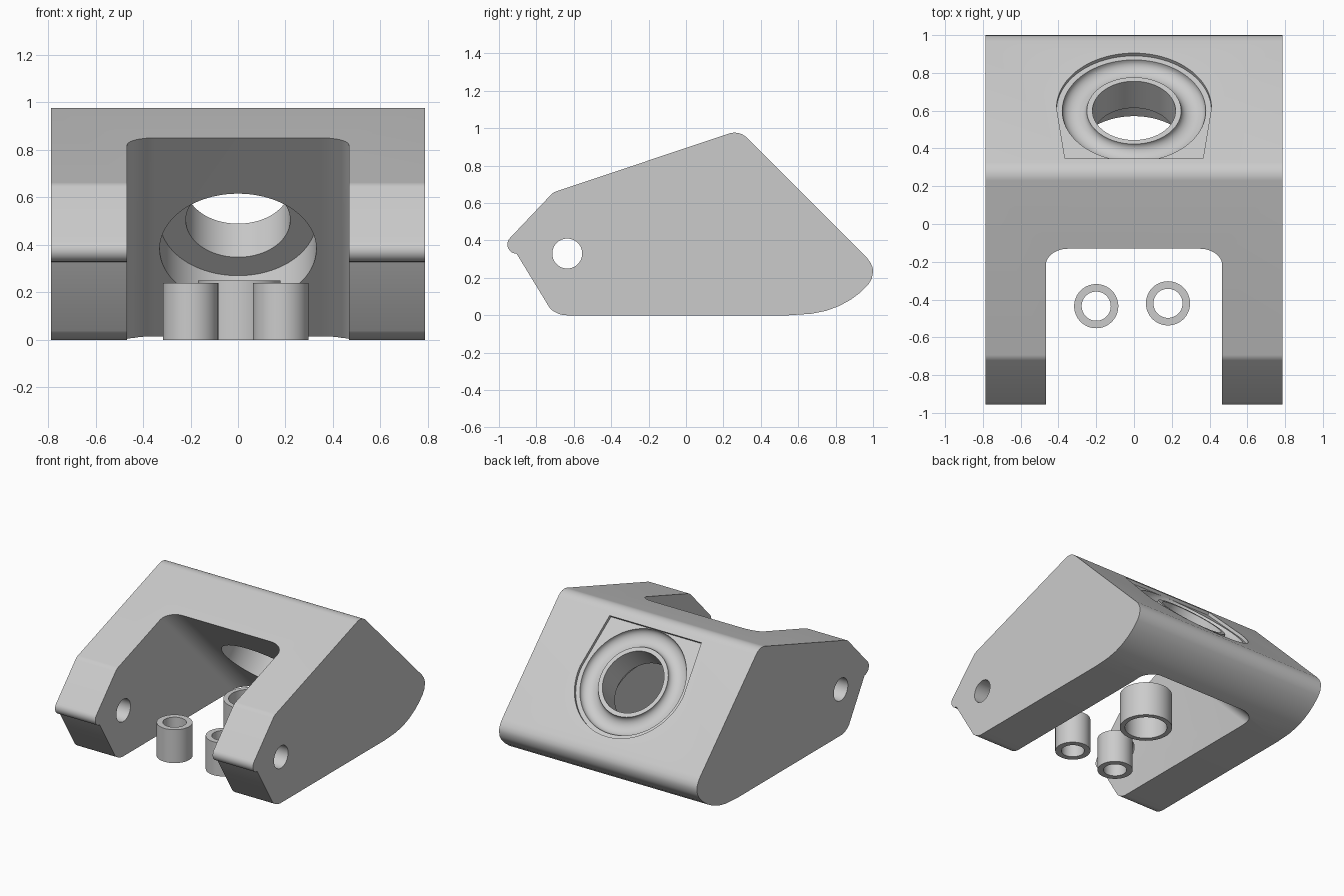
import bpy, bmesh, math
from mathutils import Matrix, Vector

if "Cube" in bpy.data.objects:
    bpy.data.objects.remove(bpy.data.objects["Cube"])

grey = bpy.data.materials.new("plain_grey")
grey.diffuse_color = (0.6, 0.6, 0.6, 1)
grey.use_nodes = True
grey.node_tree.nodes["Principled BSDF"].inputs["Base Color"].default_value = grey.diffuse_color


def make(name, bm):
    bmesh.ops.recalc_face_normals(bm, faces=bm.faces)
    me = bpy.data.meshes.new(name)
    bm.to_mesh(me)
    bm.free()
    me.materials.append(grey)
    ob = bpy.data.objects.new(name, me)
    bpy.context.collection.objects.link(ob)
    return ob


def prism(name, base, sweep, matrix=Matrix()):
    """Solid made by sweeping a closed outline along a vector."""
    bm = bmesh.new()
    face = bm.faces.new([bm.verts.new(p) for p in base])
    out = bmesh.ops.extrude_face_region(bm, geom=[face], use_keep_orig=True)
    moved = [v for v in out["geom"] if isinstance(v, bmesh.types.BMVert)]
    bmesh.ops.translate(bm, verts=moved, vec=sweep)
    bm.transform(matrix)
    return make(name, bm)


def fillet(points, steps=10):
    """Round the corners of an outline of (a, b, radius)."""
    out = []
    for i, (a, b, r) in enumerate(points):
        p = Vector((a, b))
        if not r:
            out.append(p)
            continue
        u = (Vector(points[i - 1][:2]) - p).normalized()
        v = (Vector(points[(i + 1) % len(points)][:2]) - p).normalized()
        half = u.angle(v) / 2
        c = p + (u + v).normalized() * r / math.sin(half)
        s, e = p + u * r / math.tan(half) - c, p + v * r / math.tan(half) - c
        turn = s.angle(e)
        for k in range(steps + 1):
            t = k / steps
            out.append(c + (s * math.sin((1 - t) * turn) + e * math.sin(t * turn)) / math.sin(turn))
    return out


def circle(r, n=96):
    return [(r * math.cos(2 * math.pi * k / n), r * math.sin(2 * math.pi * k / n), 0) for k in range(n)]


def cut(target, cutter):
    mod = target.modifiers.new("cut", "BOOLEAN")
    mod.operation, mod.solver, mod.object = "DIFFERENCE", "EXACT", cutter
    bpy.context.view_layer.objects.active = target
    bpy.ops.object.modifier_apply(modifier=mod.name)
    bpy.data.objects.remove(cutter)


def smooth(ob):
    bpy.ops.object.select_all(action="DESELECT")
    ob.select_set(True)
    bpy.context.view_layer.objects.active = ob
    bpy.ops.object.shade_smooth_by_angle(angle=math.radians(25))


# Body: side outline swept across the width
side = fillet([(-1.02, 0.33, 0.05), (-0.71, 0.657, 0.07), (0.285, 0.99, 0.095),
               (0.967, 0.308, 0)])
side += [Vector(p) for p in [(0.987, 0.28), (0.998, 0.255), (1.0, 0.23), (0.993, 0.195),
                             (0.975, 0.165), (0.93, 0.12), (0.88, 0.083), (0.82, 0.05),
                             (0.75, 0.024), (0.67, 0.008), (0.55, 0)]]
corner = fillet([(0.55, 0, 0), (-0.69, 0, 0.13), (-1.02, 0.33, 0)])
side += corner[1:-1]
body = prism("bracket_body", [(-0.787, p.x, p.y) for p in side], (1.574, 0, 0))

# Slot between the arms, with its back wall slanted like the rear face
slot = fillet([(-0.467, -4, 0), (-0.467, 0.92, 0.118), (0.467, 0.92, 0.118), (0.467, -4, 0)])
cut(body, prism("slot_cutter", [(p.x, p.y, -0.2) for p in slot], (0, -1.6, 1.6)))

# Pin holes through both arms
pin = [(-1, -0.635 + a, 0.33 + b) for a, b, _ in circle(0.08, 64)]
cut(body, prism("pin_cutter", pin, (2, 0, 0)))

# Tilted seat: recess, ring groove, bore and counterbore on one axis
tilt = Matrix.Translation((0, 0.6, 0.645)) @ Matrix.Rotation(math.radians(-45), 4, "X")
recess = [(0.41 * math.cos(math.pi * k / 48), 0.41 * math.sin(math.pi * k / 48), 0) for k in range(49)]
recess += [(-0.365, -0.38, 0), (0.365, -0.38, 0)]
cut(body, prism("recess_cutter", recess, (0, 0, 0.2), tilt))

bm = bmesh.new()
ring = [[bm.verts.new(((0.315 + 0.065 * math.cos(b)) * math.cos(a),
                       (0.315 + 0.065 * math.cos(b)) * math.sin(a),
                       0.05 * math.sin(b)))
         for b in [2 * math.pi * j / 24 + 0.01 for j in range(24)]]
        for a in [2 * math.pi * i / 96 for i in range(96)]]
for i in range(96):
    for j in range(24):
        m, n = (i + 1) % 96, (j + 1) % 24
        bm.faces.new([ring[i][j], ring[m][j], ring[m][n], ring[i][n]])
bm.transform(tilt)
cut(body, make("groove_cutter", bm))

low = Matrix.Translation((0, 0, -0.7))
cut(body, prism("bore_cutter", circle(0.22), (0, 0, 1), tilt @ low))
cut(body, prism("counterbore_cutter", circle(0.33), (0, 0, 0.5), tilt @ low))
smooth(body)

# Loose bushings standing on the floor
for name, x, y, r, hole, h in [("left_bushing", -0.2, -0.435, 0.117, 0.077, 0.24),
                               ("right_bushing", 0.18, -0.42, 0.117, 0.077, 0.24),
                               ("large_bushing", 0.005, 0.13, 0.174, 0.14, 0.25)]:
    place = Matrix.Translation((x, y, 0))
    tube = prism(name, circle(r, 64), (0, 0, h), place)
    cut(tube, prism("tube_cutter", circle(hole, 64), (0, 0, 1), place @ Matrix.Translation((0, 0, -0.5))))
    smooth(tube)
